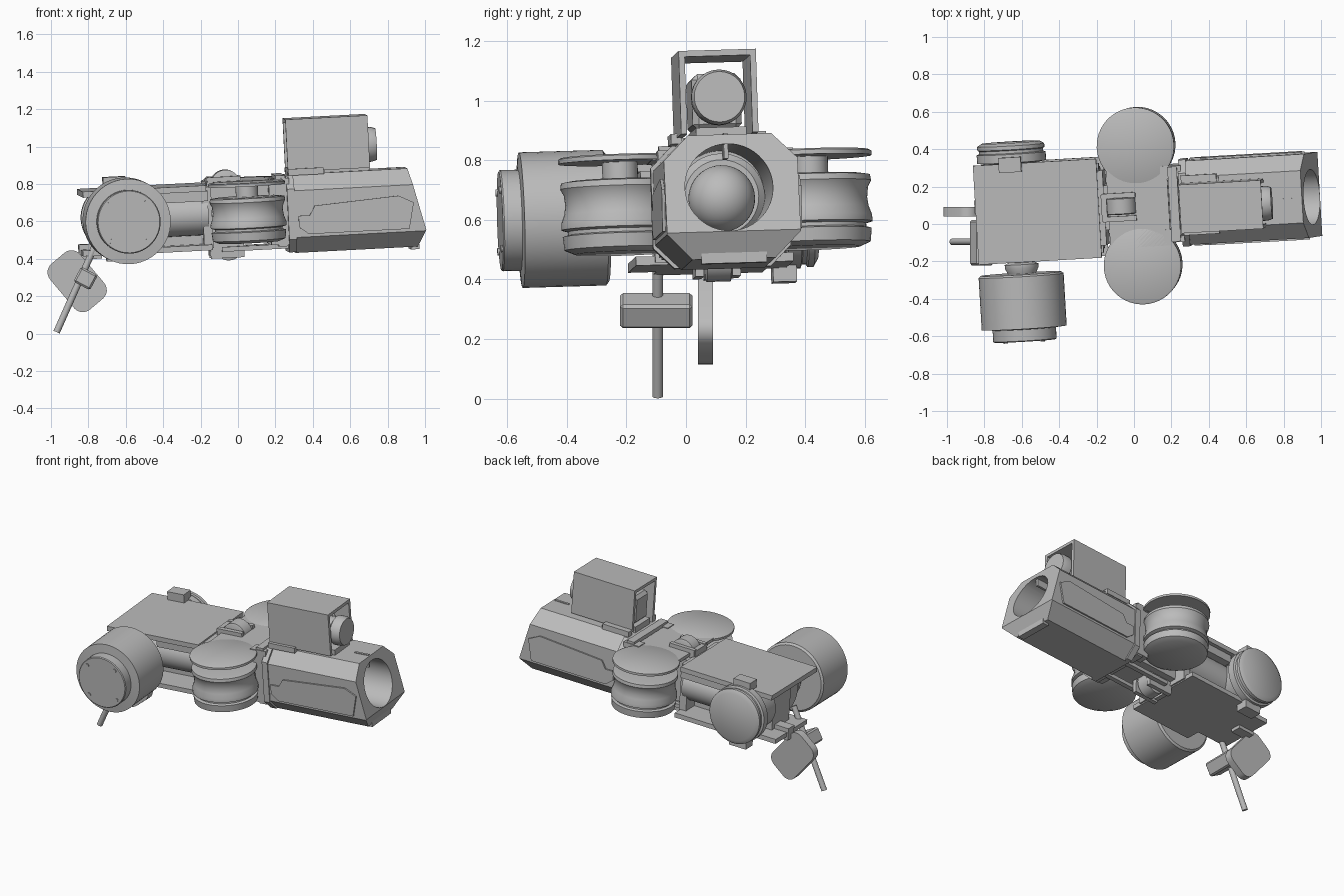
import bpy, bmesh
from math import radians, pi, cos, sin
from mathutils import Matrix, Vector

if "Cube" in bpy.data.objects:
    bpy.data.objects.remove(bpy.data.objects["Cube"], do_unlink=True)

grey = bpy.data.materials.new("plain_grey")
grey.use_nodes = True
grey.diffuse_color = (0.5, 0.5, 0.5, 1)
grey.node_tree.nodes["Principled BSDF"].inputs["Base Color"].default_value = (0.5, 0.5, 0.5, 1)

# The whole machine leans slightly about all three axes
TILT = (Matrix.Translation((0, 0.10, 0.64)) @ Matrix.Rotation(radians(3.3), 4, 'Z')
        @ Matrix.Rotation(radians(-3), 4, 'Y') @ Matrix.Rotation(radians(1.7), 4, 'X'))
AXES = {'Z': Matrix.Identity(4),
        'X': Matrix.Rotation(pi / 2, 4, 'Y'),
        'Y': Matrix.Rotation(-pi / 2, 4, 'X')}


def finish(name, bm, matrix=TILT, bevel=0):
    bmesh.ops.recalc_face_normals(bm, faces=bm.faces)
    if bevel:
        bmesh.ops.bevel(bm, geom=bm.edges[:], offset=bevel, segments=1, affect='EDGES')
    bm.transform(matrix)
    mesh = bpy.data.meshes.new(name)
    bm.to_mesh(mesh)
    bm.free()
    mesh.materials.append(grey)
    ob = bpy.data.objects.new(name, mesh)
    bpy.context.collection.objects.link(ob)
    return ob


def smooth(ob):
    bpy.ops.object.select_all(action='DESELECT')
    ob.select_set(True)
    bpy.context.view_layer.objects.active = ob
    bpy.ops.object.shade_smooth_by_angle(angle=radians(32))


def box(name, x, y, z, bevel=0, matrix=TILT):
    bm = bmesh.new()
    bmesh.ops.create_cube(bm, size=1)
    for v in bm.verts:
        v.co = Vector([(a + b) / 2 + c * (b - a) for (a, b), c in zip((x, y, z), v.co)])
    return finish(name, bm, matrix, bevel)


def lathe(name, axis, centre, profile, steps=48, matrix=TILT):
    """Spin (radius, distance along axis) points into a closed solid."""
    bm = bmesh.new()
    rings = [[bm.verts.new((r * cos(2 * pi * i / steps), r * sin(2 * pi * i / steps), t))
              for i in range(steps)] for r, t in profile]
    for a, b in zip(rings, rings[1:]):
        for i in range(steps):
            j = (i + 1) % steps
            bm.faces.new((a[i], a[j], b[j], b[i]))
    bm.faces.new(rings[0])
    bm.faces.new(rings[-1])
    ob = finish(name, bm, matrix @ Matrix.Translation(centre) @ AXES[axis])
    smooth(ob)
    return ob


def prism(name, points, depth, matrix=TILT, cuts=()):
    """Extrude 3D outline points along a vector, then slice by planes."""
    bm = bmesh.new()
    face = bm.faces.new([bm.verts.new(p) for p in points])
    new = bmesh.ops.extrude_face_region(bm, geom=[face])['geom']
    bmesh.ops.translate(bm, vec=depth, verts=[g for g in new if isinstance(g, bmesh.types.BMVert)])
    if not face.is_valid or len([f for f in bm.faces if len(f.verts) == len(points)]) < 2:
        bm.faces.new([v for v in bm.verts][:len(points)])
    bmesh.ops.recalc_face_normals(bm, faces=bm.faces)
    for co, no in cuts:
        cut = bmesh.ops.bisect_plane(bm, geom=bm.verts[:] + bm.edges[:] + bm.faces[:],
                                     plane_co=co, plane_no=no, clear_outer=True)
        edges = [g for g in cut['geom_cut'] if isinstance(g, bmesh.types.BMEdge)]
        bmesh.ops.contextual_create(bm, geom=edges)
    return finish(name, bm, matrix)


def carve(ob, cutter):
    mod = ob.modifiers.new("bore", 'BOOLEAN')
    mod.operation, mod.solver, mod.object = 'DIFFERENCE', 'EXACT', cutter
    dep = bpy.context.evaluated_depsgraph_get()
    ob.data = bpy.data.meshes.new_from_object(ob.evaluated_get(dep))
    ob.modifiers.clear()
    bpy.data.objects.remove(cutter, do_unlink=True)
    smooth(ob)


def octagon(x, hy, hz, c):
    half = [(hy, hz - c), (hy - c, hz), (c - hy, hz), (-hy, hz - c)]
    return [(x, y, z - 0.01) for y, z in half + [(-y, -z) for y, z in half]]


# Barrel: octagonal housing with a slanted mouth and round bore
barrel = prism("barrel_housing", octagon(0.29, 0.225, 0.21, 0.085), (0.8, 0, 0),
               cuts=[((0.91, 0, 0.2), (0.33, 0, 0.08)), ((0.99, 0, -0.13), (0.1, 0, -0.05))])
carve(barrel, lathe("bore_cutter", 'X', (0, -0.01, 0.02), [(0.148, 0.46), (0.148, 1.2)]))
lathe("bore_step", 'X', (0, -0.01, 0.01), [(0.147, 0.45), (0.147, 0.5), (0.125, 0.52)])
bm = bmesh.new()
bmesh.ops.create_uvsphere(bm, u_segments=32, v_segments=20, radius=0.112)
smooth(finish("bore_ball", bm, TILT @ Matrix.Translation((0.61, -0.015, 0.0))))
box("sight_blade", (0.8, 0.9), (-0.02, -0.005), (0.12, 0.205))
prism("barrel_collar", octagon(0.255, 0.232, 0.205, 0.07), (0.04, 0, 0))
box("muzzle_foot", (0.91, 0.955), (-0.11, 0.11), (-0.235, -0.19))
for s, side in ((1, "left"), (-1, "right")):
    panel = [(0.31, -0.08), (0.36, -0.12), (0.9, -0.12), (0.93, 0.02),
             (0.85, 0.06), (0.4, 0.03), (0.37, -0.02), (0.31, -0.02)]
    prism(side + "_barrel_panel", [(x, s * 0.22, z) for x, z in panel], (0, s * 0.015, 0))
    box(side + "_rail_clamp", (0.41, 0.47), (s * 0.1 - 0.035, s * 0.1 + 0.035), (0.16, 0.215))
    box(side + "_rail_edge", (0.27, 0.46), (s * 0.14 - 0.03, s * 0.14 + 0.01), (0.195, 0.23))

# Lamp: open sheet hood around a block and lens
U = [(-0.15, 0.215), (-0.15, 0.495), (0.11, 0.495), (0.11, 0.215),
     (0.09, 0.215), (0.09, 0.475), (-0.13, 0.475), (-0.13, 0.215)]
prism("lamp_hood", [(0.27, y, z) for y, z in U], (0.44, 0, 0))
box("lamp_rail", (0.27, 0.71), (-0.1, 0.07), (0.19, 0.235))
box("lamp_block", (0.29, 0.64), (-0.105, 0.06), (0.23, 0.42), 0.02)
lathe("lamp_lens", 'X', (0, -0.02, 0.335),
      [(0.075, 0.5), (0.08, 0.68), (0.093, 0.69), (0.093, 0.73), (0.085, 0.755)], 28)

# Middle: two waisted drums under a dumbbell plate
DRUM = [(0.16, -0.145), (0.195, -0.13), (0.2, -0.085), (0.182, -0.08), (0.182, -0.068), (0.203, -0.062),
        (0.203, -0.04), (0.192, -0.01), (0.188, 0.02), (0.192, 0.055), (0.203, 0.075), (0.2, 0.095), (0.17, 0.1)]
for s, side in ((1, "left"), (-1, "right")):
    lathe(side + "_drum", 'Z', (0.035, s * 0.32, 0), DRUM)
    lathe(side + "_drum_axle", 'Z', (0.035, s * 0.32, 0), [(0.06, 0.09), (0.06, 0.165)], 24)
    lathe(side + "_cover_disc", 'Z', (0.035, s * 0.32, 0), [(0.207, 0.16), (0.207, 0.175), (0.198, 0.18)])
    box(side + "_lower_link", (-0.1, 0.28), (s * 0.09 - 0.015, s * 0.09 + 0.015), (-0.195, -0.17))
    box(side + "_yoke_arm", (0.16, 0.27), (s * 0.17 - 0.035, s * 0.17 + 0.035), (-0.17, 0.185))
box("cover_bridge", (-0.13, 0.195), (-0.22, 0.22), (0.158, 0.18))
box("core_block", (-0.2, 0.27), (-0.12, 0.12), (-0.14, 0.15))
box("yoke_plate", (0.2, 0.25), (-0.2, 0.2), (-0.18, 0.2))
for top, z in ((1, 0.16), (0, -0.165)):
    name = "upper" if top else "lower"
    lathe(name + "_roller", 'Y', (-0.06, 0.005, z), [(0.07, -0.045), (0.08, -0.04), (0.08, 0.04), (0.07, 0.045)], 28)
    for s, side in ((1, "left"), (-1, "right")):
        box(f"{name}_{side}_roller_cheek", (-0.16, 0.02), (s * 0.062 - 0.014, s * 0.062 + 0.014),
            (z - 0.03, z + 0.045) if top else (z - 0.065, z + 0.03))
    box(name + "_roller_stop", (-0.165, -0.135), (-0.07, 0.07), (z - 0.05, z + 0.04))

# Rear frame: upper and lower plates around tubes
box("upper_plate", (-0.84, -0.18), (-0.265, 0.265), (0.138, 0.17))
box("lower_plate", (-0.62, -0.16), (-0.265, 0.265), (-0.178, -0.148))
box("lower_plate_tail", (-0.85, -0.62), (-0.17, 0.2), (-0.178, -0.148))
box("rear_core", (-0.76, -0.2), (-0.1, 0.1), (-0.15, 0.14))
box("front_bulkhead", (-0.2, -0.15), (-0.2, 0.2), (-0.17, 0.16))
for s, side in ((1, "left"), (-1, "right")):
    lathe(side + "_frame_tube", 'X', (0, s * 0.11, 0.01), [(0.11, -0.74), (0.11, -0.17)], 32)
    box(side + "_frame_rail", (-0.5, -0.17), (s * 0.215 - 0.025, s * 0.215 + 0.025), (0.085, 0.14))

# Left hub with clamps above and below
lathe("left_hub", 'Y', (-0.64, 0, 0.005),
      [(0.15, 0.12), (0.15, 0.265), (0.185, 0.27), (0.185, 0.315), (0.172, 0.32),
       (0.172, 0.335), (0.18, 0.34), (0.18, 0.36), (0.155, 0.375)])
for name, z in (("upper", (0.165, 0.225)), ("lower", (-0.225, -0.165))):
    box(name + "_hub_clamp", (-0.7, -0.58), (0.22, 0.3), z)

# Right motor drum on a short neck
lathe("motor_neck", 'Y', (-0.62, 0, 0), [(0.07, -0.34), (0.09, -0.3), (0.09, -0.28), (0.07, -0.27), (0.07, -0.1)], 32)
lathe("motor_drum", 'Y', (-0.625, 0, 0.01),
      [(0.165, -0.69), (0.17, -0.685), (0.17, -0.625), (0.228, -0.62), (0.228, -0.34), (0.215, -0.33)])
for i in range(4):
    a = pi / 4 + i * pi / 2
    lathe(f"motor_rivet_{i}", 'Y', (-0.625 + 0.14 * cos(a), -0.69, 0.01 + 0.14 * sin(a)),
          [(0.012, -0.006), (0.012, 0.004)], 12)

# Rear lever: slanted rod, grip block and rounded paddle
rod = Matrix.Translation((-0.97, -0.095, 0.008)) @ Matrix.Rotation(radians(24), 4, 'Y')
lathe("lever_rod", 'Z', (0, 0, 0), [(0.018, 0), (0.018, 0.56)], 20, rod)
grip = Matrix.Translation((-0.815, -0.1, 0.295)) @ Matrix.Rotation(radians(28), 4, 'Y')
box("lever_grip", (-0.05, 0.05), (-0.122, 0.122), (-0.045, 0.045), 0.01, grip)
paddle = Matrix.Translation((-0.86, 0.04, 0.28)) @ Matrix.Rotation(radians(50), 4, 'Y')
rounded = []
for k, (cx, cz) in enumerate(((0.1, 0.045), (-0.1, 0.045), (-0.1, -0.045), (0.1, -0.045))):
    for i in range(7):
        a = (k + i / 6) * pi / 2
        rounded.append((cx + 0.06 * cos(a), 0, cz + 0.06 * sin(a)))
smooth(prism("lever_paddle", rounded, (0, 0.05, 0), paddle))
box("paddle_mount", (-0.86, -0.74), (0.0, 0.07), (-0.2, -0.12))
